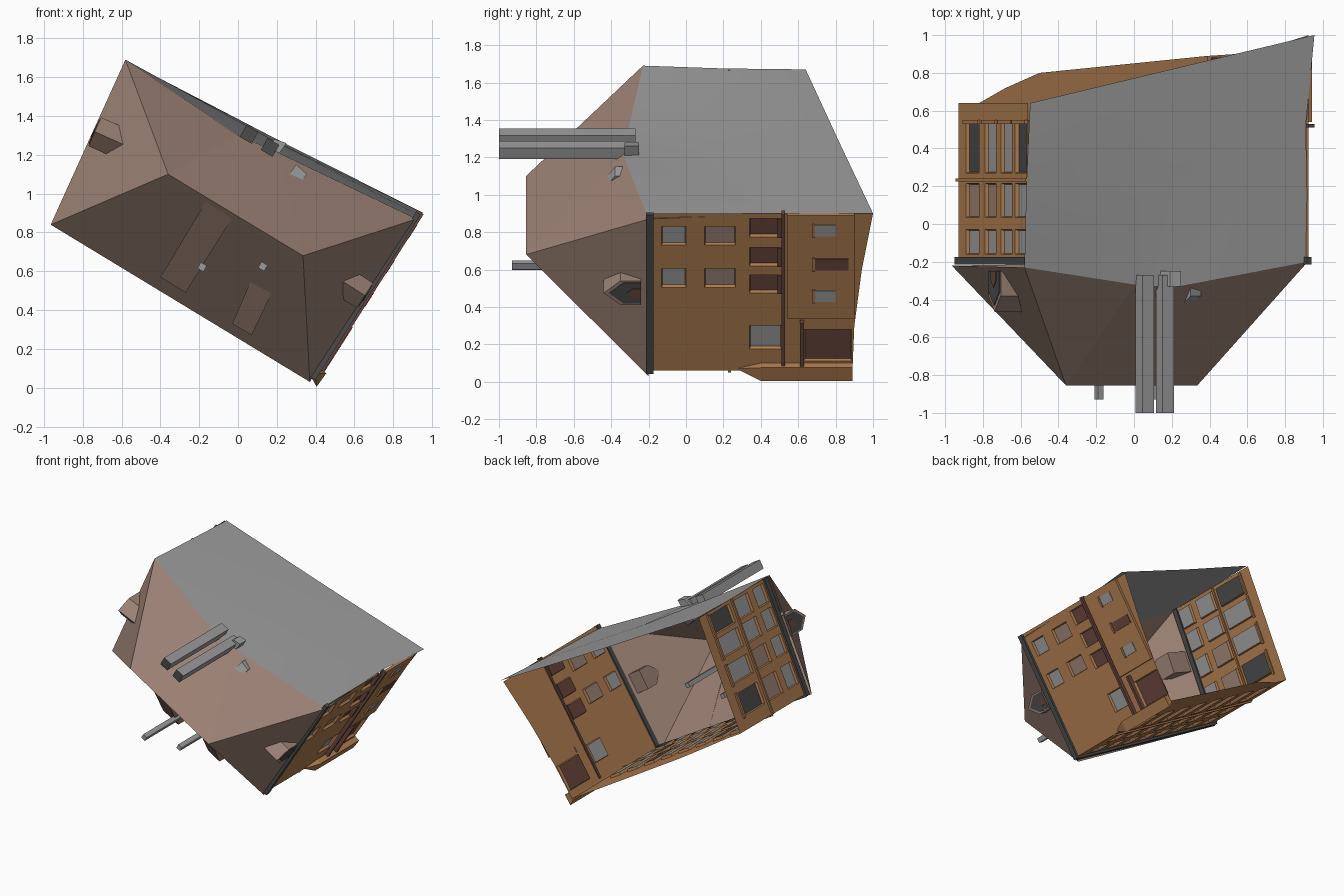
import bpy, bmesh
from mathutils import Vector

if "Cube" in bpy.data.objects:
    bpy.data.objects.remove(bpy.data.objects["Cube"])

COLOURS = {
    "roof_tile": (0.33, 0.22, 0.175), "plain_grey": (0.33, 0.33, 0.33),
    "brick": (0.43, 0.205, 0.08), "dark_red": (0.14, 0.06, 0.045),
    "dark_grey": (0.07, 0.07, 0.07),
}
NAMES = list(COLOURS)
MATS = []
for name, rgb in COLOURS.items():
    m = bpy.data.materials.new(name)
    m.use_nodes = True
    m.diffuse_color = (*rgb, 1)
    m.node_tree.nodes["Principled BSDF"].inputs["Base Color"].default_value = (*rgb, 1)
    MATS.append(m)


def finish(name, bm):
    mesh = bpy.data.meshes.new(name)
    bm.to_mesh(mesh)
    bm.free()
    for m in MATS:
        mesh.materials.append(m)
    ob = bpy.data.objects.new(name, mesh)
    bpy.context.collection.objects.link(ob)
    return ob


def surface(name, points, faces, mat):
    bm = bmesh.new()
    vs = [bm.verts.new(p) for p in points]
    for f in faces:
        bm.faces.new([vs[i] for i in f]).material_index = NAMES.index(mat)
    return finish(name, bm)


def solid(name, points, mat, cap=None):
    """Convex block; cap colours the faces looking toward -y."""
    bm = bmesh.new()
    for p in points:
        bm.verts.new(p)
    bmesh.ops.convex_hull(bm, input=bm.verts)
    bmesh.ops.recalc_face_normals(bm, faces=bm.faces)
    bm.normal_update()
    for f in bm.faces:
        f.material_index = NAMES.index(cap if cap and f.normal.y < -0.9 else mat)
    return finish(name, bm)


CENTRE = Vector((0, 0, 0.86))


class Side:
    """A wall plane: k runs along world axis ax, y is depth from the eaves."""
    def __init__(self, p0, p1, ax):
        self.p0, self.p1, self.ax = Vector((p0[0], 0, p0[1])), Vector((p1[0], 0, p1[1])), ax
        d = (self.p1 - self.p0).normalized()
        self.out = Vector((-d.z, 0, d.x))
        if self.out.dot(self.p0 - CENTRE) < 0:
            self.out.negate()

    def at(self, k, y, out=0.0):
        t = (k - self.p0[self.ax]) / (self.p1[self.ax] - self.p0[self.ax])
        return self.p0.lerp(self.p1, t) + Vector((0, y, 0)) + self.out * out

    def strip(self, name, k0, k1, y0, y1, o0, o1, mat):
        return solid(name, [self.at(k, y, o) for k in (k0, k1) for y in (y0, y1)
                            for o in (o0, o1)], mat)

    def wall(self, name, outline, windows):
        """Flat wall with recessed windows (k0, k1, y0, y1, colour)."""
        bm = bmesh.new()
        bm.faces.new([bm.verts.new((k, y, 0)) for k, y in outline])
        for axis in (0, 1):
            no = Vector((1 - axis, axis, 0))
            for c in sorted({w[axis * 2 + i] for w in windows for i in (0, 1)}):
                bmesh.ops.bisect_plane(bm, geom=bm.verts[:] + bm.edges[:] + bm.faces[:],
                                       plane_co=no * c, plane_no=no)
        groups = [[] for _ in windows]
        for f in bm.faces:
            f.material_index = NAMES.index("brick")
            c = f.calc_center_median()
            for g, w in zip(groups, windows):
                if w[0] < c.x < w[1] and w[2] < c.y < w[3]:
                    g.append(f)
        for v in bm.verts:
            v.co = self.at(v.co.x, v.co.y)
        bm.normal_update()
        for f in bm.faces:
            if f.normal.dot(self.out) < 0:
                f.normal_flip()
        for g, w in zip(groups, windows):
            if g:
                bmesh.ops.inset_region(bm, faces=g, thickness=0.005, depth=-0.02,
                                       use_even_offset=True, use_boundary=True)
                for f in g:
                    f.material_index = NAMES.index(w[4])
        return finish(name, bm)

    def dormer(self, name, k, half, front, depth, base, eave, peak):
        pts = [(-1, base), (-1, eave), (0, peak), (1, eave), (1, base)]
        solid(name, [self.at(k + half * a, y, o) for a, y in pts
                     for o in (front, front - depth)], "roof_tile")
        for label, s, o, mat in (("_gable", 0.85, 0.004, "dark_grey"),
                                 ("_pane", 0.4, 0.008, "dark_red")):
            solid(name + label, [self.at(k + half * s * a, base + (y - base) * s, front + e)
                                 for a, y in pts for e in (0, o)], mat)


GREY, RED, TILE, DARK, BRICK = "plain_grey", "dark_red", "roof_tile", "dark_grey", "brick"
end = Side((-0.93, 0.84), (-0.56, 1.67), 0)
shop = Side((0.39, 0.06), (0.925, 0.9), 2)
street = Side((-0.93, 0.84), (0.39, 0.06), 0)

# hipped roof shell
A, B, C, D = (-0.58, -0.23, 1.69), (-0.965, -0.22, 0.84), (0.37, -0.2, 0.03), (0.92, -0.2, 0.87)
M1, M2 = (0.0, -0.32, 1.3), (0.21, -0.335, 1.21)
P1, P2 = (-0.36, -0.855, 1.10), (0.335, -0.855, 0.68)
surface("roof", [A, B, C, D, M1, M2, P1, P2],
        [(0, 6, 1), (1, 6, 7, 2), (2, 7, 3), (0, 4, 6), (4, 5, 7, 6), (5, 3, 7)], TILE)

# plain party wall bent in at the top
party = surface("party_wall", [A, M1, M2, D, (0.955, 1.0, 0.9), (0.91, 0.53, 0.9),
                (0.2, 0.82, 1.28), (-0.55, 0.64, 1.67), (-0.57, 0.2, 1.675), (0.2, 0.25, 1.265)],
                [(0, 1, 9, 8), (1, 2, 9), (2, 3, 5, 9), (9, 5, 4, 6), (8, 9, 6, 7)], GREY)
for p in party.data.polygons:
    p.use_smooth = True

# end wall with a grid of windows
cols = [(-0.89, -0.82), (-0.79, -0.73), (-0.705, -0.645), (-0.63, -0.57)]
rows = [(-0.16, -0.03), (0.035, 0.215), (0.27, 0.54)]
wins = []
for r, (y0, y1) in enumerate(rows):
    for c, (k0, k1) in enumerate(cols):
        mat = TILE if r == 1 and c < 2 else DARK if r == 2 and c in (0, 3) else GREY
        wins.append((k0, k1, y0, y1, mat))
end.wall("end_wall", [(-0.93, -0.2), (-0.56, -0.2), (-0.56, 0.64), (-0.93, 0.64)], wins)
end.strip("end_cornice", -0.93, -0.56, 0.225, 0.24, -0.01, 0.015, BRICK)
for c, (k0, k1) in enumerate(cols):
    end.strip(f"end_lintel_{c}", k0 - 0.005, k1 + 0.005, 0.53, 0.55, -0.01, 0.015, BRICK)

# street wall
wins = []
for c in range(8):
    k = -0.86 + c * 0.152
    for r, (y0, y1) in enumerate(rows):
        wins.append((k, k + 0.09, y0, y1, DARK if (c + r) % 4 == 3 else GREY))
street.wall("street_wall", [(-0.93, -0.2), (0.39, -0.2), (0.39, 0.89), (-0.5, 0.8),
                            (-0.68, 0.72), (-0.82, 0.64), (-0.93, 0.64)], wins)
street.strip("street_cornice", -0.93, 0.39, 0.225, 0.24, -0.01, 0.012, BRICK)

# shop wall
wins = [(z, z + 0.1, y, y + w, m) for z in (0.505, 0.73)
        for y, w, m in ((-0.13, 0.13, GREY), (0.1, 0.165, TILE))]
wins += [(z, z + 0.097, 0.34, 0.51, RED) for z in (0.475, 0.62, 0.775)]
wins += [(0.175, 0.3, 0.34, 0.51, GREY), (0.11, 0.28, 0.63, 0.885, RED)]
shop.wall("shop_wall", [(0.06, -0.19), (0.9, -0.19), (0.9, 1.0), (0.6, 0.94),
                        (0.3, 0.9), (0.06, 0.89)], wins)
shop.strip("shop_cornice", 0.08, 0.91, 0.51, 0.53, -0.01, 0.03, RED)
shop.strip("shop_fascia", 0.35, 0.9, 0.54, 0.9, 0, 0.02, BRICK)
shop.strip("shop_awning", 0.1, 0.33, 0.61, 0.63, 0, 0.035, RED)
for label, z0, z1, y1, mat in (("upper_pane", 0.79, 0.85, 0.8, GREY),
                               ("side_door", 0.61, 0.67, 0.87, RED),
                               ("lower_pane", 0.44, 0.5, 0.8, GREY)):
    shop.strip("shop_" + label, z0, z1, 0.69, y1, 0.02, 0.026, mat)
    shop.strip("shop_" + label + "_lintel", z0 - 0.005, z1 + 0.005, 0.675, 0.69, 0, 0.032, BRICK)
for i, z in enumerate((0.475, 0.62, 0.775)):
    shop.strip(f"red_sill_{i}", z, z + 0.097, 0.49, 0.51, -0.02, 0.01, RED)

# corner pier beside the shop
solid("corner_pier", [(x, y, z) for x, z in ((0.38, 0.05), (0.405, 0.005), (0.455, 0.075), (0.42, 0.1))
                      for y in (0.4, 0.89)] + [(0.4, 0.27, 0.07)], BRICK)

# gutters
for name, side, k0, k1 in (("end_gutter", end, -0.935, -0.56), ("shop_gutter", shop, 0.05, 0.9),
                           ("street_gutter", street, -0.93, 0.39)):
    side.strip(name, k0, k1, -0.215, -0.175, -0.01, 0.018, DARK)

# gabled dormers
end.dormer("end_dormer", -0.72, 0.033, 0.02, 0.19, -0.25, -0.38, -0.465)
shop.dormer("shop_dormer", 0.475, 0.065, 0.0, 0.13, -0.24, -0.35, -0.44)

# skylight box
solid("skylight", [(x, y, z) for x, z, ys in ((0.22, 1.04, (-0.47, -0.42)), (0.27, 0.99, (-0.47, -0.42)),
      (0.30, 1.15, (-0.38, -0.26)), (0.355, 1.10, (-0.38, -0.26))) for y in ys], GREY)


# low shed dormers on the street slope
def shed(name, top, low, lift):
    e1, e2 = Vector(P1) - Vector(B), Vector(C) - Vector(B)
    n = e1.cross(e2)

    def roof_y(x, z):
        return B[1] - (n.x * (x - B[0]) + n.z * (z - B[2])) / n.y
    pts = [(x, roof_y(x, z), z) for x, z in top + low]
    pts += [(x, roof_y(x, z) - lift, z) for x, z in low]
    solid(name, pts, TILE)


shed("wide_shed_dormer", [(-0.16, 0.97), (-0.02, 0.89)], [(-0.4, 0.57), (-0.27, 0.49)], 0.09)
shed("small_shed_dormer", [(0.07, 0.56), (0.18, 0.5)], [(-0.03, 0.33), (0.07, 0.27)], 0.07)


# chimneys and vent pipes standing on the roof
def shaft(name, x, z, half, y0, y1):
    d = Vector((0.87, 0, -0.5)) * half
    e = Vector((0.5, 0, 0.87)) * half
    solid(name, [Vector((x, y, z)) + d * a + e * b for a in (-1, 1) for b in (-1, 1)
                 for y in (y0, y1)], GREY, DARK if half > 0.03 else GREY)


shaft("chimney_1", 0.057, 1.305, 0.035, -1.0, -0.27)
shaft("chimney_2", 0.165, 1.238, 0.035, -1.0, -0.27)
solid("chimney_base", [(x, y, z) for x, z in ((0.13, 1.24), (0.2, 1.19), (0.25, 1.26), (0.19, 1.28))
                       for y in (-0.33, -0.25)], GREY)
shaft("vent_pipe_1", -0.185, 0.622, 0.018, -0.93, -0.2)
shaft("vent_pipe_2", 0.128, 0.625, 0.018, -0.93, -0.2)
